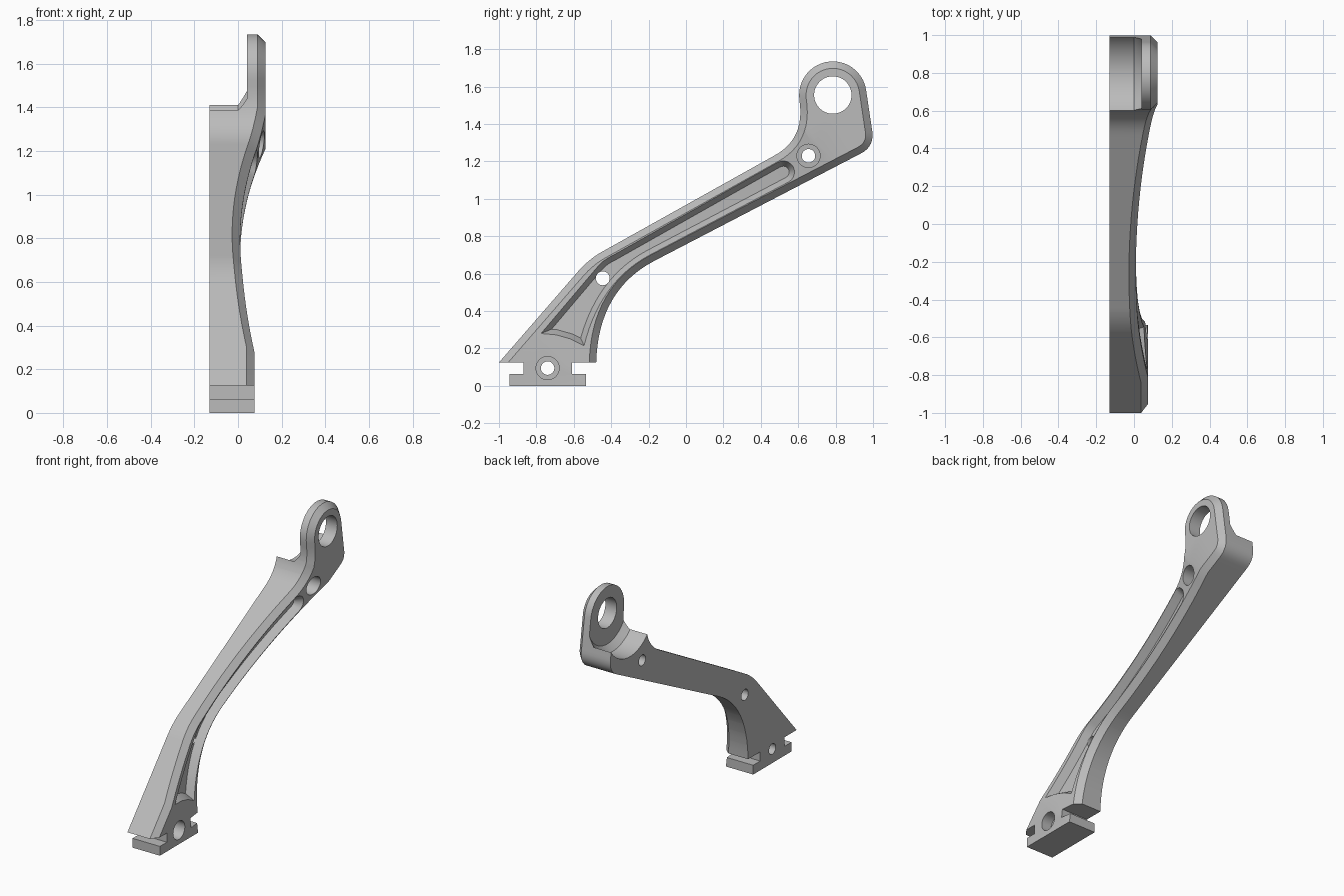
import bpy, bmesh, math
from mathutils import Vector

CHAMFER = 0.037
REAR = -0.13           # finished rear face
STRAIGHT_REAR = -0.255  # rear face while the pocket side is still flat at x = 0
BEND_DEPTH = -0.06     # everything in front of this follows the bowed side

if "Cube" in bpy.data.objects:
    bpy.data.objects.remove(bpy.data.objects["Cube"], do_unlink=True)

grey = (0.5, 0.5, 0.5, 1)
metal = bpy.data.materials.new("plain grey metal")
metal.use_nodes = True
metal.diffuse_color = grey
metal.node_tree.nodes["Principled BSDF"].inputs["Base Color"].default_value = grey


def bend(a, c, b, n=10):
    """Rounded corner from a to b, pulled towards c."""
    a, b, c = Vector(a), Vector(b), Vector(c)
    return [a * (1 - t) ** 2 + c * 2 * t * (1 - t) + b * t * t for t in (i / n for i in range(n + 1))]


def arc(center, r, start, end, n):
    """Points from start to end angle in degrees."""
    angles = [math.radians(start + (end - start) * i / n) for i in range(n + 1)]
    return [Vector(center) + r * Vector((math.cos(a), math.sin(a))) for a in angles]


def circle(center, r, n=48):
    return arc(center, r, 360, 0, n)[:-1]


def inset(loop, d):
    """Move a clockwise loop inwards by d."""
    out = []
    for i, p in enumerate(loop):
        u = (p - loop[i - 1]).normalized()
        v = (loop[(i + 1) % len(loop)] - p).normalized()
        nu, nv = Vector((u.y, -u.x)), Vector((v.y, -v.x))
        out.append(p + (nu + nv) * d / (1 + max(nu.dot(nv), -0.6)))
    return out


def loft(name, rings):
    """Closed solid through (x, loop) rings."""
    bm = bmesh.new()
    rows = [[bm.verts.new((x, p.x, p.y)) for p in loop] for x, loop in rings]
    n = len(rows[0])
    for a, b in zip(rows, rows[1:]):
        for i in range(n):
            j = (i + 1) % n
            bm.faces.new((a[i], a[j], b[j], b[i]))
    bm.faces.new(rows[0])
    bm.faces.new(rows[-1])
    bmesh.ops.recalc_face_normals(bm, faces=bm.faces[:])
    mesh = bpy.data.meshes.new(name)
    bm.to_mesh(mesh)
    bm.free()
    obj = bpy.data.objects.new(name, mesh)
    bpy.context.collection.objects.link(obj)
    return obj


def cut(obj, cutter):
    cutter.hide_render = True
    mod = obj.modifiers.new("cut", 'BOOLEAN')
    mod.operation, mod.solver, mod.object = 'DIFFERENCE', 'EXACT', cutter
    bpy.context.view_layer.objects.active = obj
    bpy.ops.object.modifier_apply(modifier=mod.name)
    bpy.data.objects.remove(cutter, do_unlink=True)


# Arm outline, clockwise from the lower front corner, over the eye, to the lower rear corner
eye = (0.785, 1.555)
edge = [Vector((-1, 0.125))]
edge += bend((-0.57, 0.62), (-0.51, 0.685), (-0.44, 0.722), 6)
edge += bend((0.47, 1.23), (0.64, 1.32), (0.606, 1.53), 12)
edge += arc(eye, 0.18, 180, 10, 22)
edge += bend((0.993, 1.38), (1.015, 1.28), (0.93, 1.24), 8)
edge += bend((-0.17, 0.668), (-0.47, 0.51), (-0.48, 0.125), 16)

# T-shaped foot under the arm
foot = [Vector(p) for p in ((-0.61, 0.125), (-0.61, 0.063), (-0.535, 0.063), (-0.535, 0),
                            (-0.945, 0), (-0.945, 0.063), (-0.87, 0.063), (-0.87, 0.125))]

# Solid with a chamfer around the arm but not the foot
inner = inset(edge, CHAMFER)
inner[0] = edge[0] + Vector((0.049, 0))
inner[-1] = edge[-1] - Vector((CHAMFER, 0))
arm = loft("bracket_arm", [(STRAIGHT_REAR, edge + foot), (-CHAMFER, edge + foot), (0, inner + foot)])

# Tapered pocket along the arm
pocket = bend((-0.47, 0.64), (-0.44, 0.675), (-0.39, 0.698), 5)
pocket += arc((0.52, 1.143), 0.06, 120, -62, 10)
pocket += bend((-0.19, 0.702), (-0.46, 0.56), (-0.545, 0.215), 14)
pocket += bend((-0.545, 0.215), (-0.65, 0.28), (-0.775, 0.28), 3)[1:]
cut(arm, loft("pocket_cutter", [(-0.05, inset(pocket, 0.028)), (0.01, inset(pocket, -0.0056))]))

# Hollow behind the eye, with a sloped shoulder
cut(arm, loft("eye_relief_cutter", [(-0.4, circle(eye, 0.25, 64)), (-0.125, circle(eye, 0.25, 64)),
                                    (-0.085, circle(eye, 0.21, 64))]))

# Eye, bolt holes and counterbores: centre, radius, depth
upper_bolt, lower_bolt = (0.655, 1.23), (-0.74, 0.095)
for center, r, depth in ((eye, 0.1, -0.4), ((-0.445, 0.575), 0.037, -0.4),
                         (upper_bolt, 0.036, -0.4), (upper_bolt, 0.062, -0.108),
                         (lower_bolt, 0.036, -0.4), (lower_bolt, 0.062, -0.08)):
    cut(arm, loft("hole_cutter", [(depth, circle(center, r)), (0.1, circle(center, r))]))

# Slice the arm across its length, then bow the pocket side while the rear stays flat
LOW, HIGH, SLICES = -0.54, 2.0, 26
bm = bmesh.new()
bm.from_mesh(arm.data)
bmesh.ops.triangulate(bm, faces=bm.faces[:])
for k in range(SLICES + 1):
    bmesh.ops.bisect_plane(bm, geom=bm.verts[:] + bm.edges[:] + bm.faces[:], dist=1e-5,
                           plane_co=(0, LOW + (HIGH - LOW) * k / SLICES, 0),
                           plane_no=Vector((0, 1, 1)).normalized())
for v in bm.verts:
    s = min(max(v.co.y + v.co.z, LOW), HIGH)
    bow = 0.01 + 0.055 * (s - 0.55) ** 2
    if v.co.x >= BEND_DEPTH:
        v.co.x += bow
    else:
        t = (v.co.x - STRAIGHT_REAR) / (BEND_DEPTH - STRAIGHT_REAR)
        v.co.x = REAR + t * (BEND_DEPTH + bow - REAR)
bm.to_mesh(arm.data)
bm.free()

arm.data.materials.clear()
arm.data.materials.append(metal)
bpy.ops.object.select_all(action='DESELECT')
arm.select_set(True)
bpy.context.view_layer.objects.active = arm
bpy.ops.object.shade_smooth_by_angle(angle=math.radians(25))
